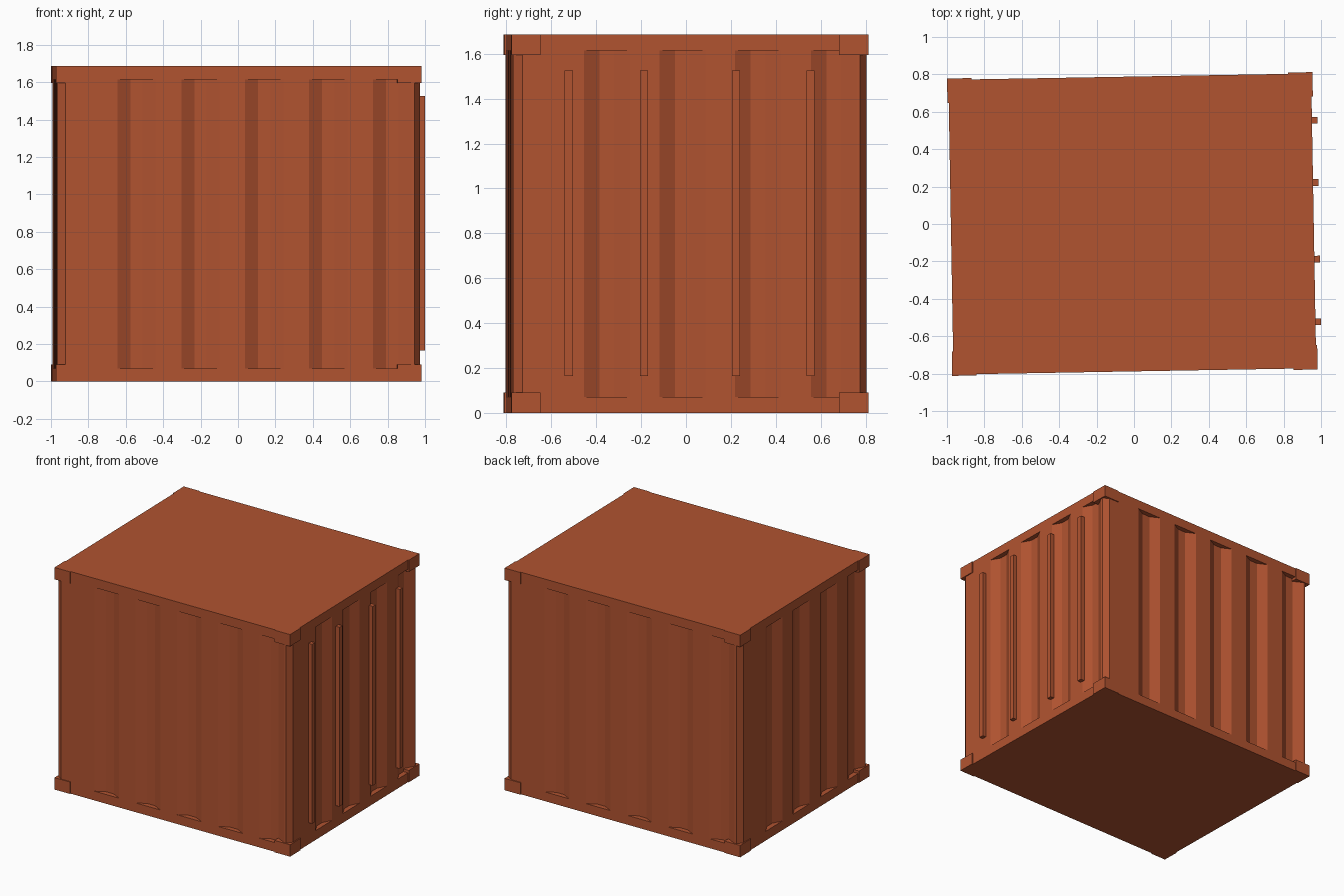
import bpy, bmesh, math
from mathutils import Matrix

if "Cube" in bpy.data.objects:
    bpy.data.objects.remove(bpy.data.objects["Cube"])

HX, HY, H = 0.977, 0.795, 1.685      # half size over the corner blocks, height
RX, RY = HX - 0.007, HY - 0.007      # half size of rails and outer wall plane
PLACE = Matrix.Translation((-0.009, 0, 0)) @ Matrix.Rotation(math.radians(1.0), 4, 'Z')

rust = bpy.data.materials.new("rust_red_paint")
rust.diffuse_color = (0.44, 0.087, 0.03, 1)
rust.use_nodes = True
rust.node_tree.nodes["Principled BSDF"].inputs["Base Color"].default_value = rust.diffuse_color


def finish(name, bm):
    bmesh.ops.recalc_face_normals(bm, faces=bm.faces)
    mesh = bpy.data.meshes.new(name)
    bm.to_mesh(mesh)
    bm.free()
    mesh.materials.append(rust)
    obj = bpy.data.objects.new(name, mesh)
    obj.matrix_world = PLACE
    bpy.context.collection.objects.link(obj)
    return obj


def box(name, lo, hi):
    bm = bmesh.new()
    size = [b - a for a, b in zip(lo, hi)]
    mid = [(a + b) / 2 for a, b in zip(lo, hi)]
    bmesh.ops.create_cube(bm, size=1, matrix=Matrix.Translation(mid) @ Matrix.Diagonal((*size, 1)))
    return finish(name, bm)


def corrugation(half, first, pitch, count):
    """Points (along, inset) of one wall, running left to right seen from outside."""
    pts = [(-half + 0.042, 0)]
    for i in range(count):
        s = first + i * pitch
        pts += [(s, 0), (s + 0.07, 0.037), (s + 0.135, 0.037), (s + 0.205, 0)]
    return pts + [(half - 0.03, 0)]


# corrugated walls: front and right side, then the same turned half round
front = [(u, -RY + d) for u, d in corrugation(RX, -0.65, 0.342, 5)]
right = [(RX - d, u) for u, d in corrugation(RY, -0.472, 0.337, 4)]
outline = front + right
outline += [(-x, -y) for x, y in outline]
bm = bmesh.new()
base = bm.faces.new([bm.verts.new((x, y, 0.03)) for x, y in outline])
ext = bmesh.ops.extrude_face_region(bm, geom=[base])
bmesh.ops.translate(bm, vec=(0, 0, H - 0.06),
                    verts=[g for g in ext["geom"] if isinstance(g, bmesh.types.BMVert)])
finish("corrugated_walls", bm)

# floor and roof with their edge rails
box("floor_frame", (-RX, -RY, 0), (RX, RY, 0.07))
box("roof_frame", (-RX, -RY, H - 0.07), (RX, RY, H))

# corner blocks
for sx, xname in ((-1, "left"), (1, "right")):
    for sy, yname in ((-1, "front"), (1, "back")):
        xs = sorted((sx * HX, sx * (HX - 0.13)))
        ys = sorted((sy * HY, sy * (HY - 0.13)))
        for z, zname in ((0, "bottom"), (H - 0.09, "top")):
            box(f"corner_block_{zname}_{yname}_{xname}",
                (xs[0], ys[0], z), (xs[1], ys[1], z + 0.09))

# locking bars on the door end
for i, y in enumerate((-0.54, -0.205, 0.205, 0.538)):
    box(f"door_bar_{i + 1}", (RX - 0.003, y - 0.018, 0.165), (1.0, y + 0.018, 1.525))
